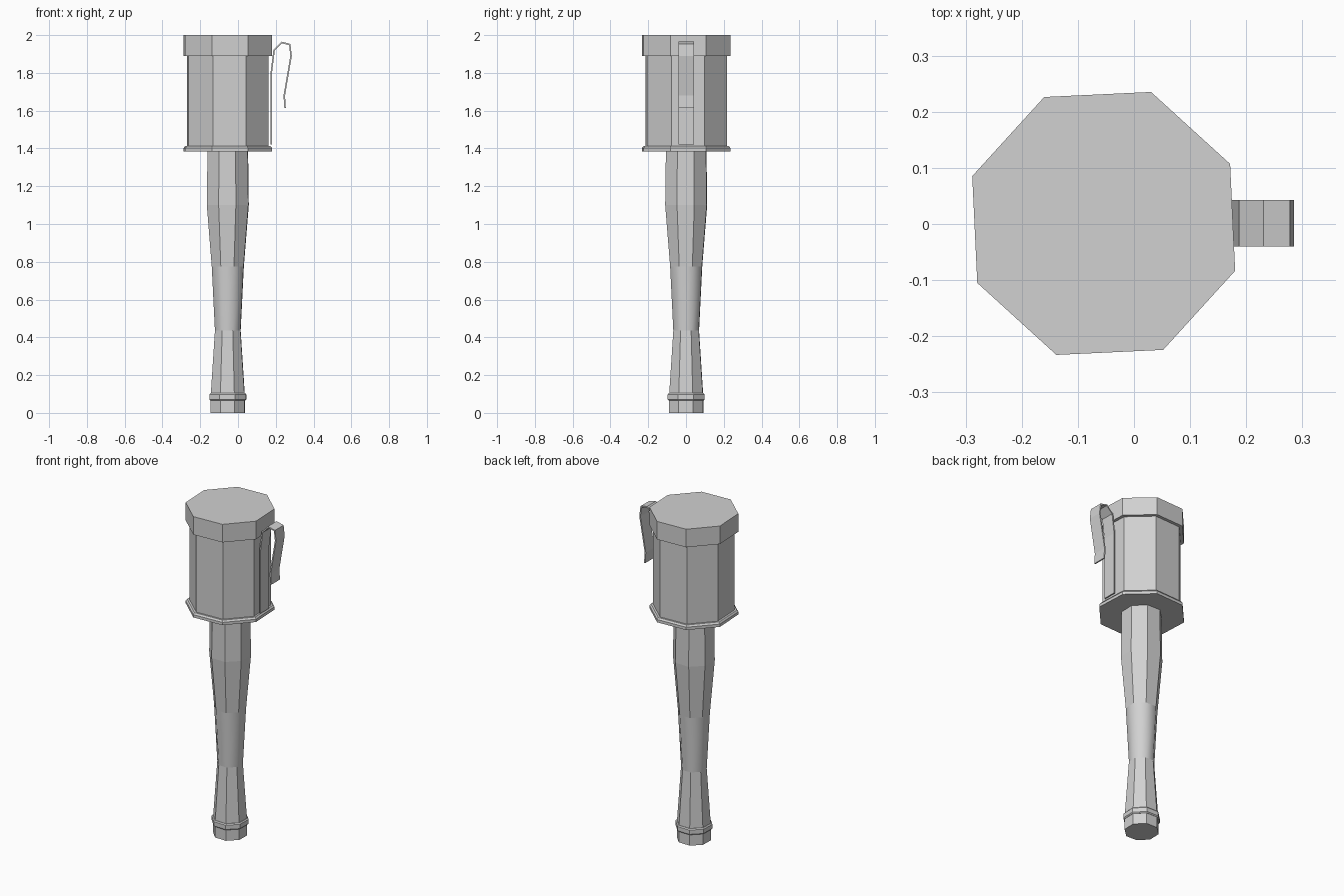
import bpy
import bmesh
from math import cos, sin, radians

cube = bpy.data.objects.get("Cube")
if cube:
    bpy.data.objects.remove(cube, do_unlink=True)

# One plain grey for everything
GREY = (0.64, 0.64, 0.64, 1)
grey = bpy.data.materials.new("plain grey")
grey.use_nodes = True
grey.diffuse_color = GREY
grey.node_tree.nodes["Principled BSDF"].inputs["Base Color"].default_value = GREY

AXIS_X = -0.054
SIDES = 8


def finish(name, bm):
    bmesh.ops.recalc_face_normals(bm, faces=bm.faces)
    mesh = bpy.data.meshes.new(name)
    bm.to_mesh(mesh)
    bm.free()
    mesh.materials.append(grey)
    obj = bpy.data.objects.new(name, mesh)
    bpy.context.collection.objects.link(obj)
    return obj


def turned(name, profile, turn, smooth_band=None):
    """Eight-sided solid from (radius, height) pairs, with flat ends."""
    bm = bmesh.new()
    rings = []
    for r, z in profile:
        angles = [radians(turn + 360 * i / SIDES) for i in range(SIDES)]
        rings.append([bm.verts.new((AXIS_X + r * cos(a), 0.001 + r * sin(a), z))
                      for a in angles])
    for k, (low, high) in enumerate(zip(rings, rings[1:])):
        for i in range(SIDES):
            j = (i + 1) % SIDES
            face = bm.faces.new((low[i], low[j], high[j], high[i]))
            face.smooth = k == smooth_band
    bm.faces.new(rings[0])
    bm.faces.new(rings[-1])
    return finish(name, bm)


# Head: canister, lid and lower rim
HEAD_TURN = 25.2
turned("canister", [(0.229, 1.395), (0.229, 1.90)], HEAD_TURN)
turned("lid", [(0.249, 1.89), (0.249, 2.0)], HEAD_TURN)
turned("lower_rim", [(0.249, 1.385), (0.249, 1.402), (0.241, 1.412)], HEAD_TURN)

# Handle with a softly shaded waist, end band and end cap
HANDLE_TURN = 21
turned("handle", [(0.097, 0.09), (0.073, 0.435), (0.091, 0.775),
                  (0.119, 1.10), (0.115, 1.39)], HANDLE_TURN, smooth_band=1)
turned("end_band", [(0.099, 0.066), (0.105, 0.072), (0.105, 0.098),
                    (0.099, 0.104)], HANDLE_TURN)
turned("end_cap", [(0.0975, 0), (0.0975, 0.075)], HANDLE_TURN)

# Belt clip: a bent strip on the side of the canister
path = [(0.176, 1.42), (0.176, 1.80), (0.191, 1.92), (0.232, 1.961),
        (0.274, 1.95), (0.281, 1.89), (0.245, 1.68), (0.249, 1.615)]
bm = bmesh.new()
rows = [[bm.verts.new((x, y, z)) for y in (-0.040, 0.043)] for x, z in path]
for a, b in zip(rows, rows[1:]):
    bm.faces.new((a[0], a[1], b[1], b[0]))
clip = finish("belt_clip", bm)
solid = clip.modifiers.new("thickness", 'SOLIDIFY')
solid.thickness = 0.008
solid.offset = 0
solid.use_even_offset = True
